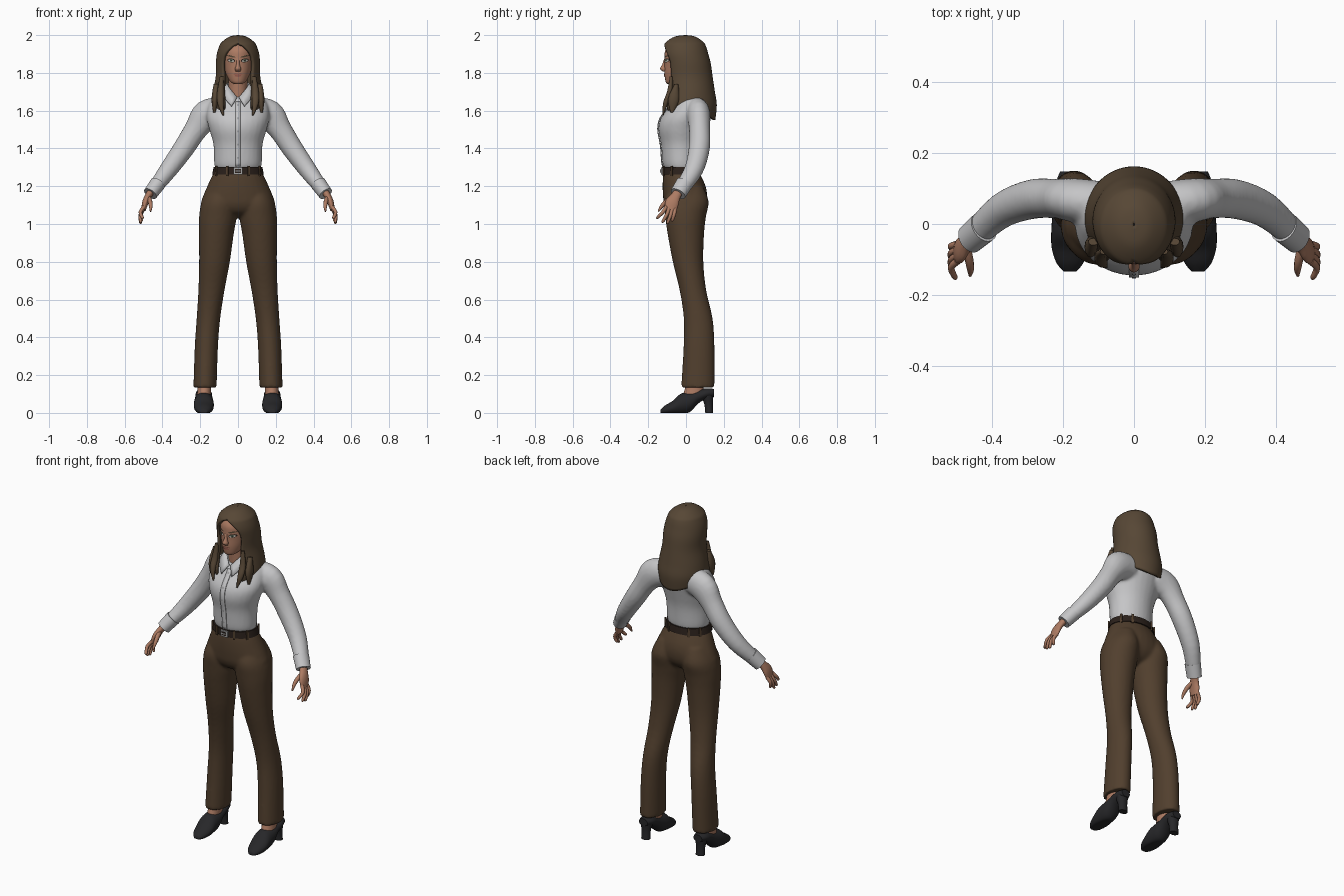
import bpy, bmesh, math
from mathutils import Vector
from mathutils.bvhtree import BVHTree

if "Cube" in bpy.data.objects:
    bpy.data.objects.remove(bpy.data.objects["Cube"])

X, Y, Z = Vector((1, 0, 0)), Vector((0, 1, 0)), Vector((0, 0, 1))


def material(name, r, g, b):
    m = bpy.data.materials.new(name)
    m.use_nodes = True
    m.diffuse_color = (r, g, b, 1)
    m.node_tree.nodes["Principled BSDF"].inputs["Base Color"].default_value = (r, g, b, 1)
    return m


skin = material("skin", .42, .2, .125)
hair = material("hair brown", .095, .063, .036)
cloth = material("trouser brown", .083, .05, .027)
white = material("blouse white", .56, .56, .57)
black = material("shoe black", .02, .02, .022)
leather = material("belt leather", .024, .015, .011)
metal = material("buckle metal", .36, .36, .36)
eye_white = material("eye white", .55, .52, .48)
iris = material("iris green", .09, .13, .08)
lip = material("lip rose", .33, .12, .085)


def spline(rows, steps):
    """Smoothly interpolate rows of numbers."""
    out = []
    for i in range(len(rows) - 1):
        a, b, c, d = rows[max(i - 1, 0)], rows[i], rows[i + 1], rows[min(i + 2, len(rows) - 1)]
        for k in range(steps):
            t = k / steps
            out.append([q + .5 * t * (r - p + t * (2 * p - 5 * q + 4 * r - s + t * (3 * (q - r) + s - p)))
                        for p, q, r, s in zip(a, b, c, d)])
    return out + [list(rows[-1])]


def loft(bm, rows, side=1, axis=None, ref=Y, n=28, steps=4):
    """Closed tube; each row is x, y, z, radius along ref, other radius."""
    rows = spline(rows, steps) if steps > 1 else rows
    pts = [Vector(r[:3]) for r in rows]
    rings = []
    for i, r in enumerate(rows):
        t = axis or (pts[min(i + 1, len(pts) - 1)] - pts[max(i - 1, 0)]).normalized()
        u = (ref - t * ref.dot(t)).normalized()
        v = t.cross(u)
        ring = []
        for k in range(n):
            a = 2 * math.pi * k / n
            p = pts[i] + u * r[3] * math.cos(a) + v * r[4] * math.sin(a)
            ring.append(bm.verts.new((p.x * side, p.y, p.z)))
        rings.append(ring)
    skin_rows(bm, rings, True)
    bm.faces.new(rings[0])
    bm.faces.new(rings[-1])


def skin_rows(bm, rings, closed=False):
    for a, b in zip(rings, rings[1:]):
        for k in range(len(a) if closed else len(a) - 1):
            j = (k + 1) % len(a)
            bm.faces.new((a[k], a[j], b[j], b[k]))


def band(z, x0, x1, front, back):
    """Level cross-section between two x and two y limits."""
    return ((x0 + x1) / 2, (front + back) / 2, z, (x1 - x0) / 2, (back - front) / 2)


def levels(rows):
    return [band(z, -w, w, f, b) for z, w, f, b in rows]


def finish(bm, name, mat, angle=50, voxel=0):
    bmesh.ops.recalc_face_normals(bm, faces=bm.faces)
    me = bpy.data.meshes.new(name)
    bm.to_mesh(me)
    bm.free()
    ob = bpy.data.objects.new(name, me)
    bpy.context.collection.objects.link(ob)
    me.materials.append(mat)
    if voxel:
        m = ob.modifiers.new("fuse", "REMESH")
        m.mode, m.voxel_size, m.use_smooth_shade = "VOXEL", voxel, True
        m = ob.modifiers.new("soften", "SMOOTH")
        m.factor, m.iterations = .5, 5
    bpy.ops.object.select_all(action="DESELECT")
    ob.select_set(True)
    bpy.context.view_layer.objects.active = ob
    bpy.ops.object.shade_smooth_by_angle(angle=math.radians(angle))
    return ob


def box(bm, centre, size, turn=0):
    vs = bmesh.ops.create_cube(bm, size=1)["verts"]
    for v in vs:
        p = Vector([a * b for a, b in zip(v.co, size)])
        c, s = math.cos(turn), math.sin(turn)
        v.co = Vector((p.x * c - p.y * s, p.x * s + p.y * c, p.z)) + Vector(centre)


def on_surface(tree, x, z, lift):
    hit = tree.ray_cast(Vector((x, -1, z)), Y)[0]
    return Vector((x, (hit.y if hit else 0) - lift, z))


def oval(bm, tree, x, z, rx, rz, lift, tilt=0, n=16):
    """Thin painted oval following the surface behind it."""
    mid = bm.verts.new(on_surface(tree, x, z, lift))
    rim = []
    for k in range(n):
        a = 2 * math.pi * k / n
        dx = rx * math.cos(a)
        rim.append(bm.verts.new(on_surface(tree, x + dx, z + rz * math.sin(a) + tilt * dx, lift)))
    for k in range(n):
        bm.faces.new((mid, rim[k], rim[(k + 1) % n]))


# Trousers: hips and two flared legs fused together
bm = bmesh.new()
loft(bm, levels([(1.29, .118, -.115, .06), (1.25, .14, -.122, .082), (1.2, .163, -.124, .104),
                 (1.15, .184, -.122, .112), (1.1, .196, -.115, .104), (1.06, .15, -.09, .075),
                 (1.035, .05, -.04, .03)]), axis=Z, ref=X)
legs = [(1.2, .03, .15, -.08, .09), (1.12, .008, .192, -.114, .12), (1.04, .006, .206, -.11, .106),
        (.95, .022, .207, -.098, .096), (.8, .043, .206, -.07, .092), (.65, .071, .21, -.034, .107),
        (.5, .094, .219, -.012, .141), (.35, .106, .229, -.013, .151), (.135, .113, .236, -.026, .151)]
for s in (1, -1):
    loft(bm, [band(*r) for r in legs], s, Z, X)
finish(bm, "trousers", cloth, voxel=.009)

# Blouse: body and sleeves fused together
bm = bmesh.new()
loft(bm, levels([(1.29, .118, -.112, .068), (1.32, .126, -.124, .074), (1.42, .13, -.132, .082),
                 (1.5, .152, -.146, .1), (1.56, .166, -.134, .115), (1.62, .162, -.09, .125),
                 (1.66, .14, -.062, .118), (1.69, .09, -.035, .1), (1.715, .05, 0, .06)]), axis=Z, ref=X)
torso_tree = BVHTree.FromBMesh(bm)
sleeve = [(.09, .055, 1.595, .065, .075), (.165, .067, 1.575, .062, .082), (.222, .072, 1.502, .056, .062),
          (.288, .07, 1.4, .056, .056), (.37, .04, 1.285, .05, .048), (.445, -.025, 1.185, .04, .036)]
for s in (1, -1):
    loft(bm, sleeve, s)
finish(bm, "blouse", white, voxel=.009)

# Cuffs
bm = bmesh.new()
for s in (1, -1):
    loft(bm, [(.424, -.008, 1.215, .046, .042), (.464, -.042, 1.16, .043, .038)], s, steps=1)
finish(bm, "cuffs", white)

# Placket and buttons down the front
bm = bmesh.new()
skin_rows(bm, [[bm.verts.new(on_surface(torso_tree, x, 1.305 + .018 * i, .004)) for x in (-.014, 0, .014)]
               for i in range(20)])
m = finish(bm, "placket", white).modifiers.new("thick", "SOLIDIFY")
m.thickness, m.offset = .005, 0
bm = bmesh.new()
for i in range(5):
    oval(bm, torso_tree, 0, 1.35 + .07 * i, .006, .006, .009, n=10)
finish(bm, "buttons", metal)

# Collar with pointed flaps
inner = [(0, .062, 1.752), (.05, .04, 1.75), (.055, -.03, 1.735), (.005, -.08, 1.672)]
outer = [(0, .1, 1.712), (.08, .06, 1.71), (.085, -.052, 1.685), (.034, -.112, 1.625)]
bm = bmesh.new()
for s in (1, -1):
    skin_rows(bm, [[bm.verts.new((x * s, y, z)) for x, y, z in spline(edge, 4)] for edge in (inner, outer)])
finish(bm, "collar", white).modifiers.new("thick", "SOLIDIFY").thickness = .007

# Belt, loops and buckle
bm = bmesh.new()
loft(bm, levels([(1.262, .137, -.127, .083), (1.302, .129, -.127, .078)]), axis=Z, ref=X, n=40, steps=1)
finish(bm, "belt", leather, 30)
bm = bmesh.new()
for deg in (60, 120, 150, 210, 240, 300, 25, -25):
    a = math.radians(deg)
    box(bm, (.134 * math.sin(a), -.023 - .106 * math.cos(a), 1.281), (.012, .008, .054), a)
finish(bm, "belt_loops", cloth, 30)
for name, mat, w, h, y in (("buckle", metal, .046, .038, -.129), ("buckle_inset", leather, .03, .022, -.1305),
                           ("buckle_pin", metal, .026, .006, -.132)):
    bm = bmesh.new()
    box(bm, (0, y, 1.281), (w, .009, h))
    finish(bm, name, mat, 30)

# Shoes with block heels, and bare ankles
sole = [(-.134, .018, -.004, .018), (-.11, .038, -.008, .04), (-.07, .051, -.008, .064), (-.03, .053, -.008, .1),
        (.02, .05, .004, .112), (.065, .044, .05, .122), (.11, .042, .075, .13), (.148, .028, .085, .127)]
shoes, ankles = bmesh.new(), bmesh.new()
for s in (1, -1):
    loft(shoes, [(.181, y, (lo + hi) / 2, w, (hi - lo) / 2) for y, w, lo, hi in sole], s, Y, X)
    loft(shoes, [(.181, .123, 0, .027, .021), (.181, .119, .05, .027, .023), (.181, .11, .1, .037, .036)],
         s, Z, X, 20)
    loft(ankles, [(.178, .05, .22, .034, .042), (.178, .045, .14, .036, .048), (.18, .04, .1, .036, .055)], s, Z, X)
for v in shoes.verts:
    v.co.z = max(v.co.z, 0)
finish(shoes, "shoes", black)
finish(ankles, "ankles", skin)

# Hands: palm, four fingers and thumb
knuckles = [(-.105, 1.09), (-.089, 1.083), (-.073, 1.08), (-.057, 1.08)]
tips = [(.506, -.15, 1.028), (.515, -.122, 1.008), (.516, -.097, 1.002), (.51, -.072, 1.014)]
bm = bmesh.new()
for s in (1, -1):
    loft(bm, [(.45, -.03, 1.185, .024, .02), (.474, -.053, 1.15, .026, .018), (.49, -.073, 1.115, .036, .017),
              (.5, -.082, 1.075, .032, .012)], s, n=20)
    for (ky, kz), (tx, ty, tz) in zip(knuckles, tips):
        loft(bm, [(.499, ky, kz, .0105, .0105), (.517, ky * .6 + ty * .4, kz * .55 + tz * .45, .0095, .0095),
                  (tx, ty, tz + .006, .008, .008), (tx, ty, tz, .003, .003)], s, n=10, steps=3)
    loft(bm, [(.475, -.06, 1.145, .014, .012), (.466, -.1, 1.122, .013, .012), (.462, -.128, 1.095, .01, .01),
              (.463, -.146, 1.066, .004, .004)], s, n=10, steps=3)
finish(bm, "hands", skin)

# Head, neck and nose
bm = bmesh.new()
loft(bm, levels([(1.742, .022, -.1, -.05), (1.755, .042, -.108, -.02), (1.795, .064, -.114, .05),
                 (1.84, .076, -.114, .085), (1.88, .081, -.114, .095), (1.92, .08, -.109, .1),
                 (1.955, .06, -.08, .08), (1.975, .025, -.03, .04)]), axis=Z, ref=X, n=40, steps=5)
face_tree = BVHTree.FromBMesh(bm)
loft(bm, [(0, .01, 1.64, .056, .06), (0, .0, 1.72, .05, .054), (0, -.005, 1.8, .05, .055)], axis=Z, ref=X)
loft(bm, [(0, -.108, 1.878, .007, .006), (0, -.115, 1.845, .009, .011), (0, -.119, 1.822, .016, .018),
          (0, -.113, 1.807, .012, .009)], axis=Z, ref=X, n=16)
finish(bm, "head", skin, 60)

# Painted features, layered outward
features = [("lashes", leather, .036, 1.866, .021, .0105, .0015, .12), ("eye_whites", eye_white, .036, 1.865, .016, .007, .0025, .12),
            ("irises", iris, .036, 1.866, .0075, .0075, .0035, 0), ("pupils", black, .036, 1.866, .0035, .0035, .0045, 0),
            ("brows", hair, .038, 1.888, .024, .0045, .002, .22)]
for name, mat, x, z, rx, rz, lift, tilt in features:
    bm = bmesh.new()
    for s in (1, -1):
        oval(bm, face_tree, x * s, z, rx, rz, lift, tilt * s)
    finish(bm, name, mat)
bm = bmesh.new()
for z, rx, rz, lift in ((1.792, .024, .0055, .003), (1.784, .019, .006, .004)):
    oval(bm, face_tree, 0, z, rx, rz, lift)
finish(bm, "lips", lip)

# Hair: shell open at the face, falling to a point at the back
shell = [(2.0, .002, -.005, .002, 0, 0), (1.992, .045, -.06, .05, 0, 0), (1.963, .086, -.106, .092, 0, 0),
         (1.94, .1, -.119, .106, .33, 0), (1.9, .112, -.124, .118, .66, 0), (1.85, .117, -.117, .131, .76, 0),
         (1.78, .118, -.112, .141, .72, 0), (1.7, .133, -.112, .153, .63, 0),
         (1.64, .14, -.126, .163, .56, .01), (1.6, .134, -.122, .155, .62, .05)]
bm = bmesh.new()
rings = []
for z, w, front, back, gap, drop in spline(shell, 4):
    gap, ring = max(gap, 0), []
    for k in range(49):
        t = gap + (2 * math.pi - 2 * gap) * k / 48
        fall = drop * ((1 - math.cos(t)) / 2) ** 4
        ring.append(bm.verts.new((w * math.sin(t), (front + back) / 2 - (back - front) / 2 * math.cos(t), z - fall)))
    rings.append(ring)
skin_rows(bm, rings)
bmesh.ops.remove_doubles(bm, verts=bm.verts, dist=.0002)
m = finish(bm, "hair_shell", hair, 60).modifiers.new("thick", "SOLIDIFY")
m.thickness, m.offset = .016, -1

# Loose front locks
bm = bmesh.new()
for s in (1, -1):
    loft(bm, [(.086, -.078, 1.78, .008, .01), (.092, -.086, 1.7, .014, .018), (.092, -.108, 1.64, .013, .017),
              (.078, -.122, 1.575, .003, .004)], s, n=12)
    loft(bm, [(.115, -.05, 1.74, .01, .014), (.122, -.065, 1.66, .03, .018), (.125, -.075, 1.59, .008, .006)], s, n=12)
finish(bm, "hair_locks", hair)
